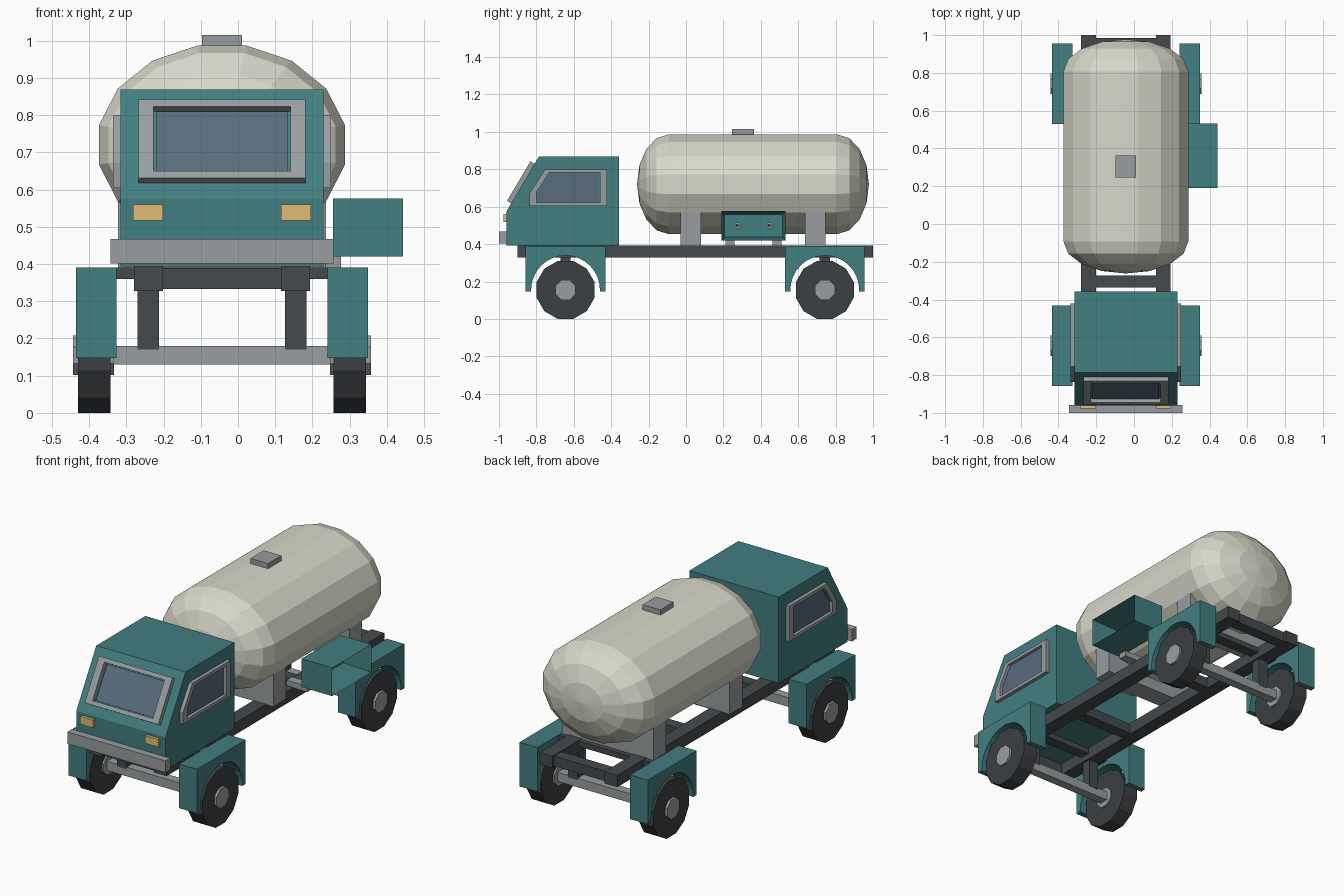
import bpy, bmesh
from math import sin, cos, pi
from mathutils import Vector

if "Cube" in bpy.data.objects:
    bpy.data.objects.remove(bpy.data.objects["Cube"])

CX = -0.043  # truck centreline (side locker shifts the overall centre)


def mat(name, r, g, b):
    m = bpy.data.materials.new(name)
    m.diffuse_color = (r, g, b, 1)
    m.use_nodes = True
    m.node_tree.nodes["Principled BSDF"].inputs["Base Color"].default_value = m.diffuse_color
    return m


TEAL = mat("teal_paint", 0.055, 0.21, 0.22)
CREAM = mat("tank_cream", 0.69, 0.69, 0.59)
DARK = mat("chassis_dark", 0.06, 0.068, 0.075)
TYRE = mat("tyre_rubber", 0.045, 0.05, 0.055)
GREY = mat("grey_metal", 0.32, 0.34, 0.35)
GLASS = mat("window_glass", 0.1, 0.15, 0.21)
AMBER = mat("lamp_amber", 0.75, 0.5, 0.18)


def make(name, verts, faces, material):
    bm = bmesh.new()
    vs = [bm.verts.new(v) for v in verts]
    for f in faces:
        bm.faces.new([vs[i] for i in f])
    bmesh.ops.recalc_face_normals(bm, faces=bm.faces)
    me = bpy.data.meshes.new(name)
    bm.to_mesh(me)
    bm.free()
    me.materials.append(material)
    ob = bpy.data.objects.new(name, me)
    bpy.context.collection.objects.link(ob)
    return ob


def extrude(name, pts, vec, material):
    n = len(pts)
    pts = [Vector(p) for p in pts]
    faces = [list(range(n)), list(range(n, 2 * n))]
    faces += [[i, (i + 1) % n, n + (i + 1) % n, n + i] for i in range(n)]
    return make(name, pts + [p + Vector(vec) for p in pts], faces, material)


def prism(name, yz, x0, x1, material):
    return extrude(name, [(x0, y, z) for y, z in yz], (x1 - x0, 0, 0), material)


def box(name, x0, x1, y0, y1, z0, z1, material):
    return prism(name, [(y0, z0), (y1, z0), (y1, z1), (y0, z1)], x0, x1, material)


def disc(name, y, z, r, n, x0, x1, material):
    ring = [(2 * i + 1) * pi / n for i in range(n)]
    return prism(name, [(y + r * cos(a), z + r * sin(a)) for a in ring], x0, x1, material)


def window(name, pts, normal, depth):
    # raised frame ring with a recessed pane
    pts = [Vector(p) for p in pts]
    nv = Vector(normal).normalized()
    lo = Vector([(min(p[k] for p in pts) + max(p[k] for p in pts)) / 2 for k in range(3)])
    inner = [lo + (p - lo) * 0.82 for p in pts]
    pane = [lo + (p - lo) * 0.785 for p in pts]
    n = len(pts)
    loops = [pts, [p + nv * depth for p in pts], [p + nv * depth for p in inner], inner]
    faces = []
    for k in range(4):
        for i in range(n):
            j = (i + 1) % n
            m = (k + 1) % 4
            faces.append([k * n + i, k * n + j, m * n + j, m * n + i])
    make(name + "_frame", sum(loops, []), faces, GREY)
    extrude(name + "_glass", pane, nv * 0.007, GLASS)


# Tank: 16-sided oval barrel with domed ends
N, S = 16, 4
RX, RZ, TZ, CAP = 0.337, 0.272, 0.72, 0.17
stations = [(-0.092 - CAP * cos(k * pi / 2 / S), sin(k * pi / 2 / S)) for k in range(1, S + 1)]
stations += [(0.808 + CAP * sin(k * pi / 2 / S), cos(k * pi / 2 / S)) for k in range(S)]
verts = []
for y, s in stations:
    for i in range(N):
        a = (i + 0.5) * 2 * pi / N
        verts.append((CX + RX * s * cos(a), y, TZ + RZ * s * sin(a)))
faces = [[k * N + i, k * N + (i + 1) % N, (k + 1) * N + (i + 1) % N, (k + 1) * N + i]
         for k in range(len(stations) - 1) for i in range(N)]
f, b = len(verts), len(verts) + 1
verts += [(CX, -0.092 - CAP, TZ), (CX, 0.808 + CAP, TZ)]
last = (len(stations) - 1) * N
for i in range(N):
    j = (i + 1) % N
    faces += [[f, i, j], [b, last + i, last + j]]
make("tank", verts, faces, CREAM)
box("tank_hatch", CX - 0.054, CX + 0.054, 0.247, 0.363, 0.96, 1.015, GREY)
for i, y in enumerate((0.025, 0.69)):
    box(f"tank_saddle_{i}", CX - 0.28, CX + 0.28, y - 0.055, y + 0.055, 0.39, 0.575, GREY)

# Cab
prism("cab", [(-0.96, 0.393), (-0.358, 0.393), (-0.358, 0.869), (-0.786, 0.869), (-0.96, 0.575)],
      CX - 0.273, CX + 0.273, TEAL)


def slope(x, z):
    return (CX + x, -0.96 + (z - 0.575) * 0.592, z)


window("windshield", [slope(-0.2245, 0.618), slope(0.2245, 0.618),
                      slope(0.2245, 0.829), slope(-0.2245, 0.829)], (-0.0, -0.861, 0.509), 0.026)
side_win = [(-0.836, 0.604), (-0.422, 0.604), (-0.422, 0.80), (-0.754, 0.80), (-0.836, 0.672)]
box("bumper", CX - 0.30, CX + 0.30, -1.0, -0.958, 0.402, 0.467, GREY)

# Mirrored parts
for side, sx in (("left", -1), ("right", 1)):
    window(f"{side}_window", [(CX + sx * 0.273, y, z) for y, z in side_win], (sx, 0, 0), 0.02)
    box(f"{side}_headlight", CX + sx * 0.159, CX + sx * 0.239, -0.976, -0.955, 0.517, 0.56, AMBER)
    box(f"{side}_rail", CX + sx * 0.159, CX + sx * 0.237, -0.9, 1.0, 0.328, 0.393, DARK)
    for end, y in (("front", -0.644), ("rear", 0.742)):
        tag = f"{end}_{side}"
        disc(f"{tag}_wheel", y, 0.155, 0.1605, 12, CX + sx * 0.299, CX + sx * 0.387, TYRE)
        disc(f"{tag}_hub", y, 0.155, 0.058, 8, CX + sx * 0.29, CX + sx * 0.4, GREY)
        box(f"{tag}_strut", CX + sx * 0.169, CX + sx * 0.227, y - 0.027, y + 0.027, 0.17, 0.335, DARK)
        arch = [(y + 0.184 * cos(i * pi / 16), 0.155 + 0.184 * sin(i * pi / 16)) for i in range(17)]
        prof = [(y - 0.184, 0.147), (y - 0.213, 0.147), (y - 0.213, 0.391),
                (y + 0.213, 0.391), (y + 0.213, 0.147), (y + 0.184, 0.147)]
        prism(f"{tag}_fender", prof + arch, CX + sx * 0.283, CX + sx * 0.392, TEAL)

# Axles, fender mounts and cross members
for end, y in (("front", -0.644), ("rear", 0.742)):
    box(f"{end}_axle", CX - 0.31, CX + 0.31, y - 0.025, y + 0.025, 0.13, 0.18, GREY)
    box(f"{end}_fender_mount", CX - 0.285, CX + 0.285, y - 0.03, y + 0.03, 0.36, 0.39, DARK)
for i, y in enumerate((-0.86, -0.305, 0.325, 0.953)):
    box(f"cross_member_{i}", CX - 0.165, CX + 0.165, y - 0.032, y + 0.032, 0.333, 0.388, DARK)

# Open side locker with two valve fittings
locker = box("side_locker", 0.255, 0.443, 0.19, 0.533, 0.42, 0.576, TEAL)
bm = bmesh.new()
bm.from_mesh(locker.data)
face = max(bm.faces, key=lambda q: q.calc_center_median().x)
bmesh.ops.inset_region(bm, faces=[face], thickness=0.024)
bmesh.ops.translate(bm, verts=face.verts, vec=(-0.16, 0, 0))
bm.to_mesh(locker.data)
bm.free()
for i, y in enumerate((0.273, 0.444)):
    disc(f"valve_{i}", y, 0.5, 0.018, 8, 0.28, 0.325, GREY)
    disc(f"valve_cap_{i}", y, 0.5, 0.009, 8, 0.32, 0.335, DARK)
for i, y in enumerate((0.235, 0.487)):
    box(f"locker_bracket_{i}", 0.15, 0.277, y - 0.024, y + 0.024, 0.39, 0.422, GREY)
